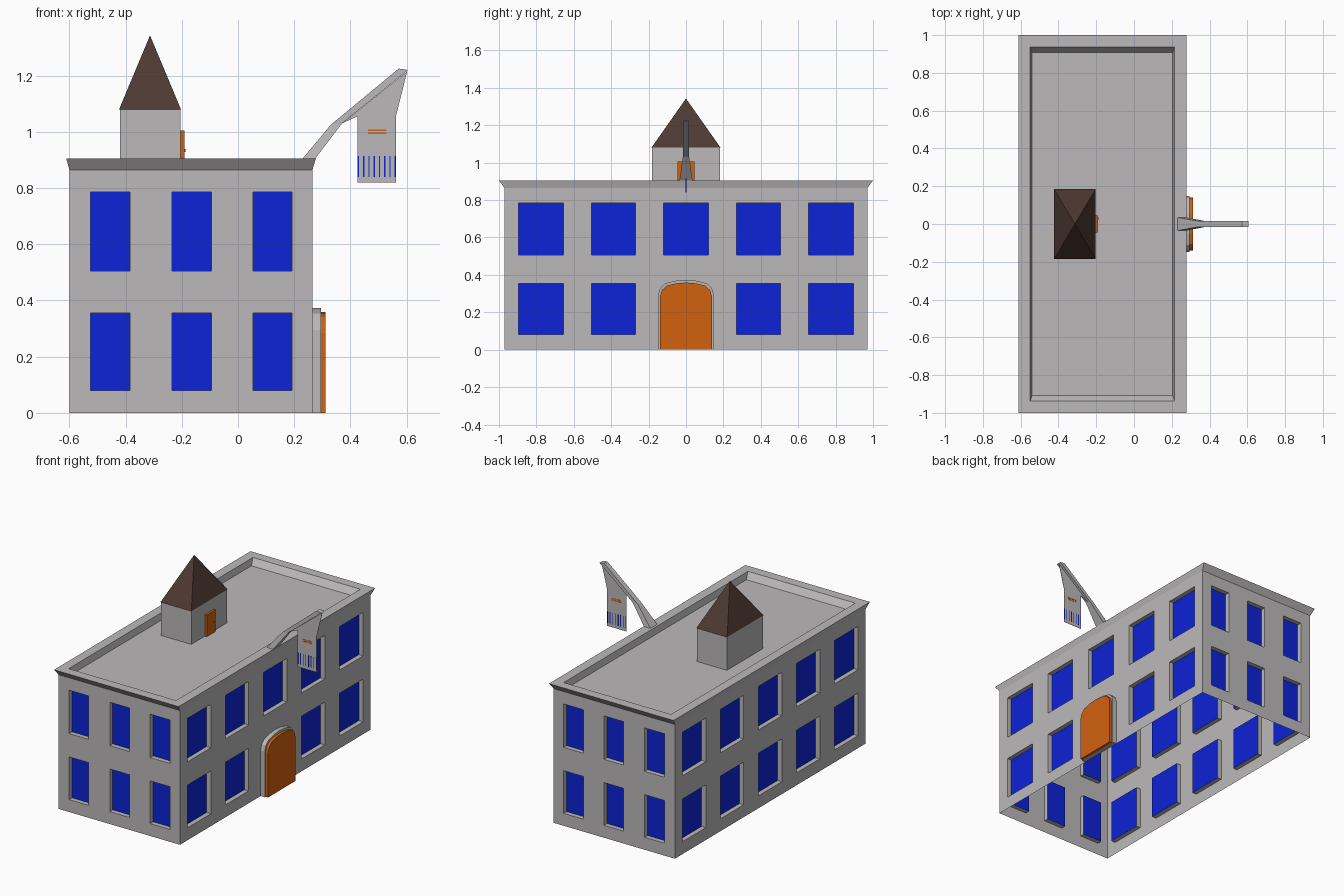
import bpy, bmesh
from mathutils import Vector

if "Cube" in bpy.data.objects:
    bpy.data.objects.remove(bpy.data.objects["Cube"])


def material(name, rgb):
    m = bpy.data.materials.new(name)
    m.diffuse_color = (*rgb, 1)
    m.use_nodes = True
    m.node_tree.nodes["Principled BSDF"].inputs["Base Color"].default_value = m.diffuse_color
    return m


GREY = material("grey_stone", (0.5, 0.485, 0.485))
BLUE = material("blue_glass", (0.004, 0.017, 0.68))
ORANGE = material("orange_wood", (0.65, 0.12, 0.005))
BROWN = material("brown_roof", (0.075, 0.042, 0.032))


def finish(name, bm, mats):
    me = bpy.data.meshes.new(name)
    bm.to_mesh(me)
    bm.free()
    for m in mats:
        me.materials.append(m)
    ob = bpy.data.objects.new(name, me)
    bpy.context.collection.objects.link(ob)
    return ob


def quad(bm, pts, hint, mat=0):
    """Face whose normal points along hint."""
    f = bm.faces.new([bm.verts.new(p) for p in pts])
    f.normal_update()
    if f.normal.dot(Vector(hint)) < 0:
        f.normal_flip()
    f.material_index = mat


def box(name, lo, hi, mat):
    bm = bmesh.new()
    bmesh.ops.create_cube(bm, size=1)
    for v in bm.verts:
        v.co = [lo[i] + (hi[i] - lo[i]) * (v.co[i] + 0.5) for i in range(3)]
    return finish(name, bm, [mat])


def loft(name, rings, mat):
    """Solid skinned between cross-sections with equal point counts."""
    bm = bmesh.new()
    vs = [[bm.verts.new(p) for p in r] for r in rings]
    for a, b in zip(vs, vs[1:]):
        for i in range(len(a)):
            j = (i + 1) % len(a)
            bm.faces.new((a[i], a[j], b[j], b[i]))
    bm.faces.new(vs[0])
    bm.faces.new(vs[-1])
    bmesh.ops.recalc_face_normals(bm, faces=bm.faces)
    return finish(name, bm, [mat])


# Main dimensions
X0, X1, Y = -0.60, 0.265, 0.97
WALL_TOP, RIM_TOP, ROOF, RECESS = 0.865, 0.905, 0.865, 0.03
ROWS = [0, 0.08, 0.355, 0.505, 0.785, WALL_TOP]
END_COLS = [X0, -0.525, -0.385, -0.235, -0.095, 0.053, 0.193, X1]
SIDE_COLS = [-Y, -0.895, -0.655, -0.505, -0.27, -0.12, 0.12, 0.27, 0.505, 0.655, 0.895, Y]


def wall(name, cols, place, out, blank=None):
    """Wall of cells, every odd cell being a recessed window."""
    bm = bmesh.new()
    out = Vector(out)
    for i in range(len(cols) - 1):
        for j in range(len(ROWS) - 1):
            pts = [Vector(place(u, z)) for u, z in (
                (cols[i], ROWS[j]), (cols[i + 1], ROWS[j]),
                (cols[i + 1], ROWS[j + 1]), (cols[i], ROWS[j + 1]))]
            if i % 2 == 0 or j % 2 == 0 or (i, j) == blank:
                quad(bm, pts, out)
                continue
            inner = [p - out * RECESS for p in pts]
            centre = sum(pts, Vector()) / 4
            quad(bm, inner, out, 1)
            for k in range(4):
                n = (k + 1) % 4
                quad(bm, (pts[k], pts[n], inner[n], inner[k]),
                     centre - (pts[k] + pts[n]) / 2)
    bmesh.ops.remove_doubles(bm, verts=bm.verts, dist=1e-5)
    finish(name, bm, [GREY, BLUE])


wall("front_wall", END_COLS, lambda u, z: (u, -Y, z), (0, -1, 0))
wall("back_wall", END_COLS, lambda u, z: (u, Y, z), (0, 1, 0))
wall("left_wall", SIDE_COLS, lambda u, z: (X0, u, z), (-1, 0, 0))
wall("right_wall", SIDE_COLS, lambda u, z: (X1, u, z), (1, 0, 0), blank=(5, 1))


# Flared cornice, rim and sunken roof as nested rectangles
def rect(x0, x1, y, z):
    return [(x0, -y, z), (x1, -y, z), (x1, y, z), (x0, y, z)]


bm = bmesh.new()
rings = [[bm.verts.new(p) for p in r] for r in (
    rect(X0, X1, Y, WALL_TOP), rect(-0.611, 0.277, 1.0, RIM_TOP),
    rect(-0.55, 0.215, 0.938, RIM_TOP), rect(-0.54, 0.205, 0.908, ROOF))]
for a, b in zip(rings, rings[1:]):
    for i in range(4):
        j = (i + 1) % 4
        bm.faces.new((a[i], a[j], b[j], b[i]))
bm.faces.new(rings[-1])
finish("cornice_and_roof", bm, [GREY])


# Arched entrance
def arch(x, half, spring, top):
    prof = [(1, 0), (1, spring), (0.93, spring + (top - spring) * 0.45),
            (0.76, spring + (top - spring) * 0.76), (0.38, spring + (top - spring) * 0.94)]
    right = [(x, half * f, z) for f, z in prof]
    return right + [(x, 0, top)] + [(x, -y, z) for _, y, z in reversed(right)]


loft("door_surround", [arch(X1, 0.148, 0.295, 0.373), arch(0.295, 0.148, 0.295, 0.373)], GREY)
loft("main_door", [arch(0.295, 0.139, 0.285, 0.359), arch(0.312, 0.139, 0.285, 0.359)], ORANGE)

# Rooftop hut with pyramid roof and small door
box("hut", (-0.42, -0.183, ROOF), (-0.205, 0.183, 1.08), GREY)
bm = bmesh.new()
base = [bm.verts.new(p) for p in rect(-0.423, -0.203, 0.185, 1.08)]
apex = bm.verts.new((-0.313, 0, 1.343))
bm.faces.new(base[::-1])
for i in range(4):
    bm.faces.new((base[i], base[(i + 1) % 4], apex))
finish("hut_roof", bm, [BROWN])
box("hut_door", (-0.205, -0.045, ROOF), (-0.191, 0.045, 1.005), ORANGE)
box("hut_door_knob", (-0.191, 0.024, 0.928), (-0.187, 0.034, 0.938), ORANGE)

# Flag pole leaning out over the entrance: (upper x, z, lower x, z, half width)
sections = [(0.23, 0.905, 0.275, 0.905, 0.035), (0.33, 1.025, 0.37, 1.03, 0.017),
            (0.572, 1.225, 0.605, 1.22, 0.017)]
loft("flag_pole", [[(a, -w, b), (a, w, b), (c, w, d), (c, -w, d)]
                   for a, b, c, d, w in sections], GREY)

# Hanging flag with stripes on both sides
flag = [(0.425, 0.82), (0.562, 0.82), (0.562, 1.055), (0.602, 1.215), (0.37, 1.03), (0.425, 1.055)]
loft("flag", [[(x, y, z) for x, z in flag] for y in (-0.001, 0.001)], GREY)
for k in range(2):
    z = 0.992 + k * 0.011
    box("flag_orange_stripe", (0.462, -0.002, z), (0.529, 0.002, z + 0.006), ORANGE)
for k in range(8):
    x = 0.426 + k * 0.0187
    box("flag_blue_stripe", (x, -0.002, 0.84), (x + 0.0045, 0.002, 0.914), BLUE)
